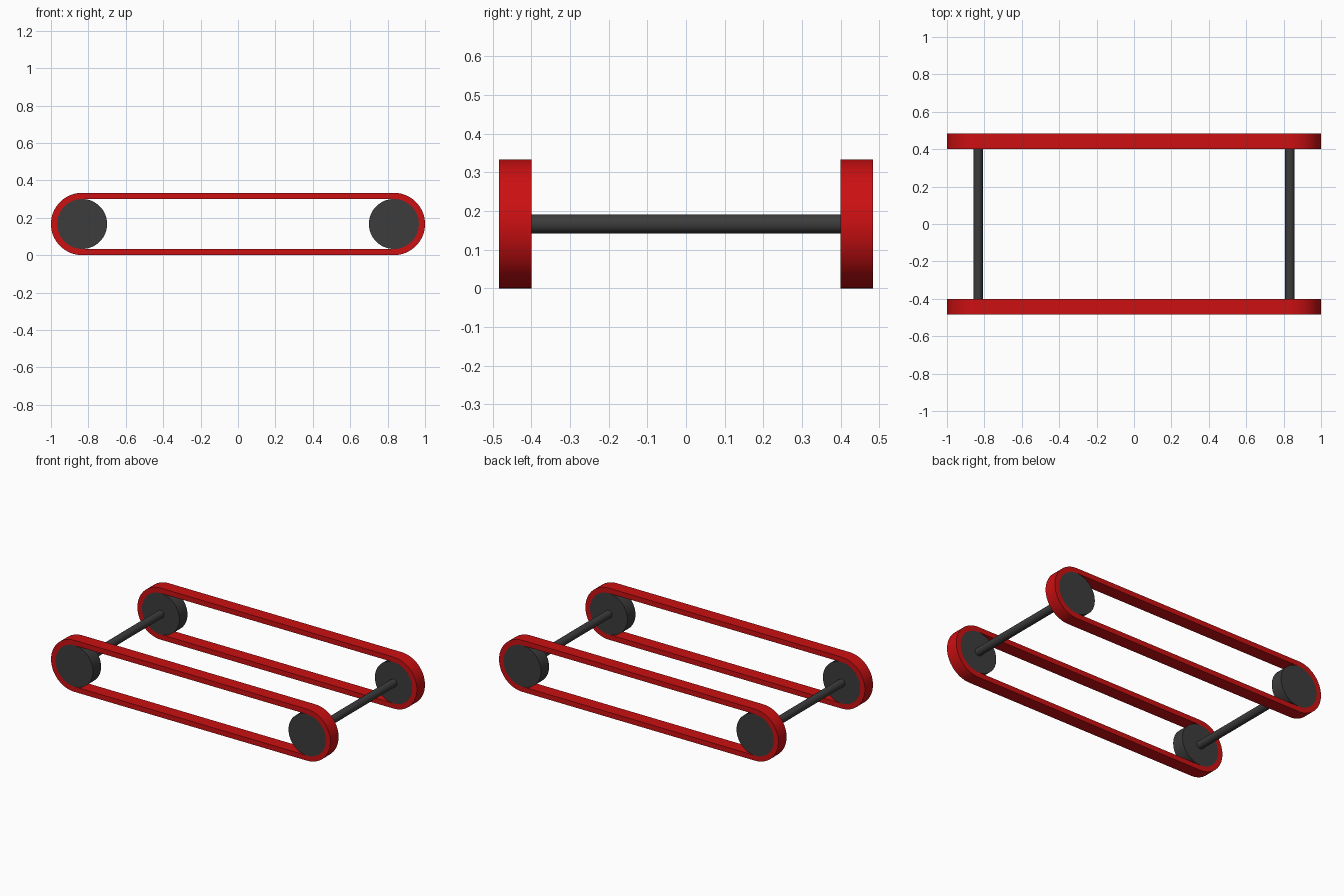
import bpy, bmesh
from math import sin, cos, pi

if "Cube" in bpy.data.objects:
    bpy.data.objects.remove(bpy.data.objects["Cube"])

R_OUT, R_IN = 1 / 6, 0.1335      # belt outside and inside radius
X, Z = 1 - R_OUT, R_OUT          # wheel centres
Y_IN, Y_OUT = 0.40, 0.483        # inner and outer faces of each belt
SEG = 32                         # segments per half circle

red = bpy.data.materials.new("red_rubber")
red.diffuse_color = (0.6, 0.005, 0.006, 1)
red.use_nodes = True
red.node_tree.nodes["Principled BSDF"].inputs["Base Color"].default_value = red.diffuse_color
dark = bpy.data.materials.new("dark_grey")
dark.diffuse_color = (0.045, 0.045, 0.045, 1)
dark.use_nodes = True
dark.node_tree.nodes["Principled BSDF"].inputs["Base Color"].default_value = dark.diffuse_color


def smooth(ob, mat):
    ob.data.materials.append(mat)
    bpy.ops.object.select_all(action='DESELECT')
    ob.select_set(True)
    bpy.context.view_layer.objects.active = ob
    bpy.ops.object.shade_smooth_by_angle(angle=0.6)


def stadium(r):
    pts = []
    for side, start in ((1, -pi / 2), (-1, pi / 2)):
        for i in range(SEG + 1):
            a = start + pi * i / SEG
            pts.append((side * X + r * cos(a), Z + r * sin(a)))
    return pts


def belt(name, y0, y1):
    # rectangular section swept around the stadium outline
    bm = bmesh.new()
    rings = [[bm.verts.new((x, y, z)) for x, z in stadium(r)]
             for r, y in ((R_OUT, y0), (R_OUT, y1), (R_IN, y1), (R_IN, y0))]
    n = len(rings[0])
    for k in range(4):
        a, b = rings[k], rings[(k + 1) % 4]
        for i in range(n):
            j = (i + 1) % n
            bm.faces.new((a[i], a[j], b[j], b[i]))
    bmesh.ops.recalc_face_normals(bm, faces=bm.faces)
    me = bpy.data.meshes.new(name)
    bm.to_mesh(me)
    bm.free()
    ob = bpy.data.objects.new(name, me)
    bpy.context.collection.objects.link(ob)
    smooth(ob, red)


def rod(name, radius, x, y0, y1, sides):
    bpy.ops.mesh.primitive_cylinder_add(
        vertices=sides, radius=radius, depth=y1 - y0,
        location=(x, (y0 + y1) / 2, Z), rotation=(pi / 2, 0, 0))
    ob = bpy.context.object
    ob.name = name
    smooth(ob, dark)


# Belts and wheels on both sides
for side, y0, y1 in (("front", -Y_OUT, -Y_IN), ("back", Y_IN, Y_OUT)):
    belt(side + "_belt", y0, y1)
    for end, x in (("left", -X), ("right", X)):
        rod(f"{side}_{end}_wheel", R_IN, x, y0, y1, SEG * 2)

# Axles joining the wheel pairs
for end, x in (("left", -X), ("right", X)):
    rod(end + "_axle", 0.025, x, -Y_IN, Y_IN, 32)
